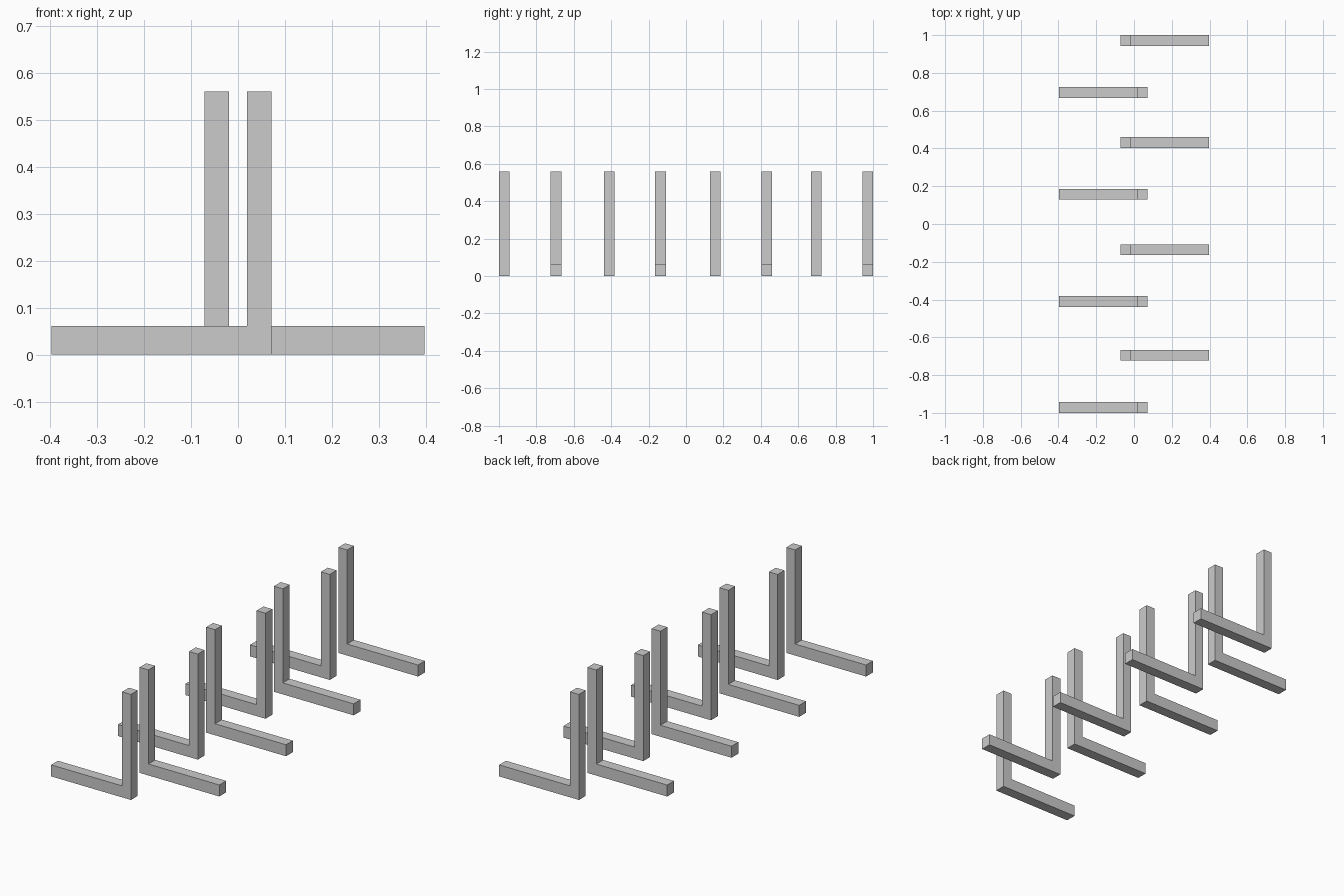
import bpy, bmesh

if "Cube" in bpy.data.objects:
    bpy.data.objects.remove(bpy.data.objects["Cube"])

DEPTH = 0.057
# L profile (x, z): upright post with a foot reaching to the left
PROFILE = [(-0.397, 0), (0.0715, 0), (0.0715, 0.56), (0.0195, 0.56),
           (0.0195, 0.061), (-0.397, 0.061)]
# centre of each bracket along y, front to back
CENTRES = [-0.9715, -0.695, -0.411, -0.136, 0.157, 0.432, 0.696, 0.9715]


def l_bracket(name, y, side):
    bm = bmesh.new()
    face = bm.faces.new([bm.verts.new((side * x, -DEPTH / 2, z)) for x, z in PROFILE])
    ext = bmesh.ops.extrude_face_region(bm, geom=[face])
    moved = [v for v in ext["geom"] if isinstance(v, bmesh.types.BMVert)]
    bmesh.ops.translate(bm, verts=moved, vec=(0, DEPTH, 0))
    bmesh.ops.recalc_face_normals(bm, faces=bm.faces)
    mesh = bpy.data.meshes.new(name)
    bm.to_mesh(mesh)
    bm.free()
    obj = bpy.data.objects.new(name, mesh)
    obj.location.y = y
    bpy.context.collection.objects.link(obj)


# Brackets alternate between left-reaching and right-reaching
for i, y in enumerate(CENTRES):
    side, label = (1, "left") if i % 2 == 0 else (-1, "right")
    l_bracket(f"{label}_bracket_{i // 2 + 1}", y, side)
